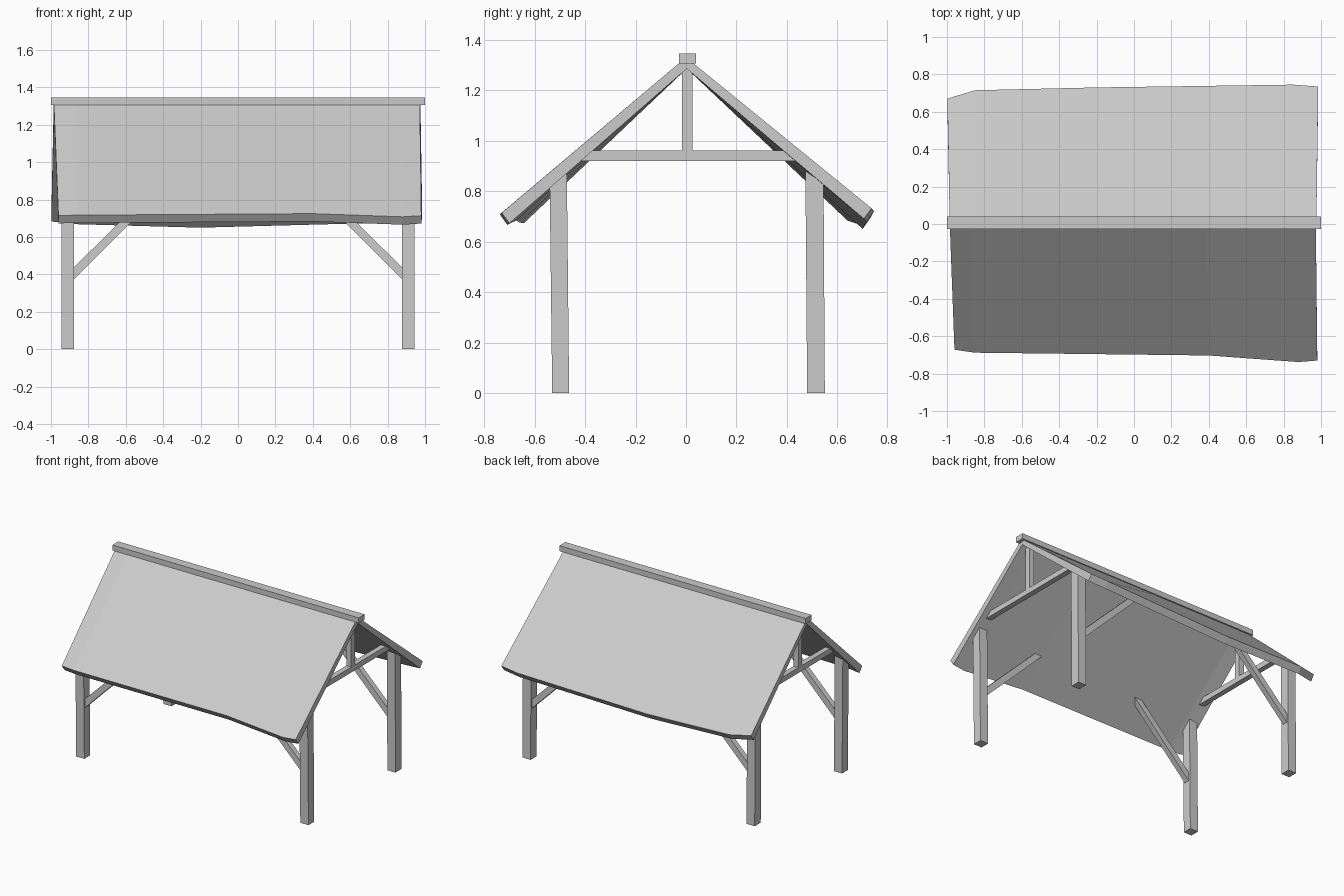
import bpy
import bmesh
from mathutils import Vector

if "Cube" in bpy.data.objects:
    bpy.data.objects.remove(bpy.data.objects["Cube"], do_unlink=True)

GREY = (0.6, 0.6, 0.6, 1)
timber = bpy.data.materials.new("pale_grey")
timber.use_nodes = True
timber.diffuse_color = GREY
timber.node_tree.nodes["Principled BSDF"].inputs["Base Color"].default_value = GREY


def finish(name, bm):
    bmesh.ops.recalc_face_normals(bm, faces=bm.faces)
    mesh = bpy.data.meshes.new(name)
    bm.to_mesh(mesh)
    bm.free()
    mesh.materials.append(timber)
    bpy.context.collection.objects.link(bpy.data.objects.new(name, mesh))


def loft(name, loop_a, loop_b):
    """Solid between two matching outlines."""
    bm = bmesh.new()
    a = [bm.verts.new(p) for p in loop_a]
    b = [bm.verts.new(p) for p in loop_b]
    bm.faces.new(a)
    bm.faces.new(b)
    for i in range(len(a)):
        j = (i + 1) % len(a)
        bm.faces.new((a[i], a[j], b[j], b[i]))
    finish(name, bm)


def along_x(name, profile, x0, x1):
    loft(name, [(x0, y, z) for y, z in profile], [(x1, y, z) for y, z in profile])


def along_y(name, profile, y0, y1):
    loft(name, [(x, y0, z) for x, z in profile], [(x, y1, z) for x, z in profile])


def roof_panel(name, ridge_ends, eave):
    """Sagging slab: straight ridge, uneven eave."""
    side = 1 if eave[0][1] > 0 else -1
    x0, x1 = ridge_ends
    under = Vector((0, -0.03 * side, -0.042))
    eave = [Vector(p) for p in eave]
    bm = bmesh.new()
    rows = []
    for p in eave:
        t = (p.x - eave[0].x) / (eave[-1].x - eave[0].x)
        x = x0 + (x1 - x0) * t
        ring = [(x, 0, 1.33), p, p + under, (x, 0.003, 1.285)]
        rows.append([bm.verts.new(v) for v in ring])
    for a, b in zip(rows, rows[1:]):
        for i in range(4):
            j = (i + 1) % 4
            bm.faces.new((a[i], a[j], b[j], b[i]))
    bm.faces.new(rows[0])
    bm.faces.new(rows[-1])
    finish(name, bm)


# Roof
roof_panel("front_roof_panel", (-0.985, 0.972),
           [(-0.96, -0.672, 0.715), (-0.85, -0.688, 0.717), (0.4, -0.703, 0.725),
            (0.88, -0.738, 0.708), (0.98, -0.73, 0.714)])
roof_panel("back_roof_panel", (-0.985, 0.975),
           [(-0.998, 0.67, 0.725), (-0.85, 0.715, 0.71), (-0.2, 0.73, 0.692),
            (0.85, 0.745, 0.72), (0.985, 0.735, 0.732)])
along_x("ridge_beam", [(-0.028, 1.305), (0.04, 1.305), (0.04, 1.345), (-0.028, 1.345)], -1, 1)

# Leaning posts with tops cut to the roof slope
front_post = [(-0.53, 0), (-0.463, 0), (-0.472, 0.87), (-0.54, 0.82)]
back_post = [(0.48, 0), (0.55, 0), (0.545, 0.83), (0.473, 0.88)]
tie = [(-0.425, 0.92), (0.45, 0.92), (0.4, 0.96), (-0.38, 0.96)]
king = [(-0.015, 0.96), (0.026, 0.96), (0.026, 1.275), (0.005, 1.295), (-0.015, 1.275)]

for label, side in (("left", 1), ("right", -1)):
    mid = 0.91 * side
    along_x("front_post_" + label, front_post, mid - 0.033, mid + 0.033)
    along_x("back_post_" + label, back_post, mid - 0.033, mid + 0.033)
    # Gable truss
    along_x("tie_beam_" + label, tie, mid - 0.02, mid + 0.02)
    along_x("king_post_" + label, king, mid - 0.02, mid + 0.02)
    # Diagonal braces from post to roof
    brace = [(0.89 * side, 0.36), (0.89 * side, 0.425), (0.45 * side, 0.86), (0.39 * side, 0.86)]
    along_y("front_brace_" + label, brace, -0.52, -0.48)
    along_y("back_brace_" + label, brace, 0.495, 0.535)
